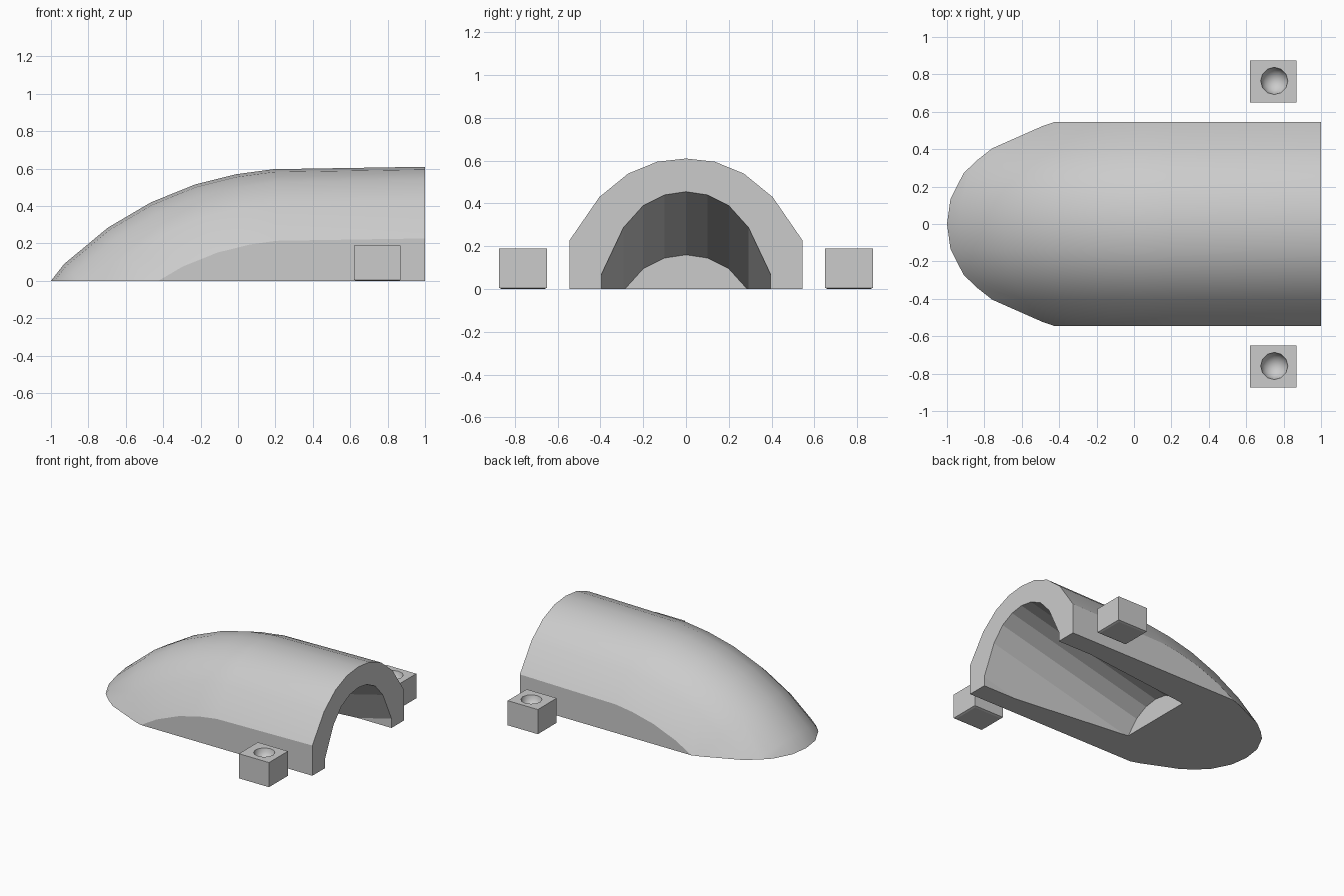
import bpy, bmesh, math

if "Cube" in bpy.data.objects:
    bpy.data.objects.remove(bpy.data.objects["Cube"])

def make_object(name, bm):
    bmesh.ops.recalc_face_normals(bm, faces=bm.faces)
    me = bpy.data.meshes.new(name)
    bm.to_mesh(me)
    bm.free()
    ob = bpy.data.objects.new(name, me)
    bpy.context.collection.objects.link(ob)
    return ob

def mirrored(half):
    """Half profile (centre outwards) -> full open arch."""
    return [(-y, z) for y, z in reversed(half[1:])] + half

def loft(sections):
    """Closed solid through rings of points, capped at both ends."""
    bm = bmesh.new()
    rings = [[bm.verts.new(p) for p in s] for s in sections]
    n = len(rings[0])
    for a, b in zip(rings, rings[1:]):
        for i in range(n):
            j = (i + 1) % n
            bm.faces.new((a[i], a[j], b[j], b[i]))
    bm.faces.new(rings[0])
    bm.faces.new(rings[-1])
    return bm

def cut(target, cutter):
    mod = target.modifiers.new("cut", 'BOOLEAN')
    mod.operation = 'DIFFERENCE'
    mod.solver = 'EXACT'
    mod.object = cutter
    bpy.context.view_layer.objects.active = target
    bpy.ops.object.modifier_apply(modifier=mod.name)
    bpy.data.objects.remove(cutter)

# Shell: arch profile (y, depth below ridge) swept square to the ridge path
arch = mirrored([(0, 0), (.135, -.015), (.27, -.07), (.405, -.18), (.545, -.383), (.545, -.75)])
ridge = [(1, .61), (.19, .597), (-.01, .57), (-.23, .515), (-.465, .42),
         (-.695, .285), (-.93, .09), (-1, 0), (-1.06, -.085)]
sections = []
for i, (x, z) in enumerate(ridge):
    p, q = ridge[max(i - 1, 0)], ridge[min(i + 1, len(ridge) - 1)]
    a = 0 if i == 0 else math.atan2(p[1] - q[1], p[0] - q[0])
    if i == 1:
        a = math.radians(2)
    sections.append([(x - d * math.sin(a), y, z + d * math.cos(a)) for y, d in arch])
bm = loft(sections)
bmesh.ops.recalc_face_normals(bm, faces=bm.faces)
for f in bm.faces:
    f.smooth = len(f.verts) == 4 and abs(f.normal.y) < .95 and f.normal.z > .01

# Trim the shell flat on the ground
res = bmesh.ops.bisect_plane(bm, geom=bm.verts[:] + bm.edges[:] + bm.faces[:], dist=1e-5,
                             plane_co=(0, 0, 0), plane_no=(0, 0, -1), clear_outer=True)
rim = [e for e in bm.edges if e.is_boundary]
for f in bmesh.ops.holes_fill(bm, edges=rim, sides=0)['faces']:
    f.smooth = False
shell = make_object("tunnel_shell", bm)

# Sloping tunnel cut into the open end
tunnel = mirrored([(0, .455), (.1, .44), (.2, .39), (.292, .288), (.395, .07), (.395, -.4)])
slope = .295 / 1.19
bm = loft([[(x, y, z + (x - 1) * slope) for y, z in tunnel] for x in (1.2, -.19)])
cut(shell, make_object("tunnel_cutter", bm))

# Side blocks with a round dimple on top and a shallow foot
for side, label in ((-1, "front"), (1, "back")):
    cx, cy = .745, side * .762
    bm = bmesh.new()
    bmesh.ops.create_cube(bm, size=1)
    for v in bm.verts:
        v.co = (cx + v.co.x * .25, cy + v.co.y * .225, .005 if v.co.z < 0 else .19)
    foot = [f for f in bm.faces if f.normal.z < -.5 or f.calc_center_median().z < .01]
    bmesh.ops.inset_region(bm, faces=foot, thickness=.02)
    for v in foot[0].verts:
        v.co.z = 0
    block = make_object(label + "_block", bm)

    bm = bmesh.new()
    bmesh.ops.create_uvsphere(bm, u_segments=12, v_segments=8, radius=.073)
    for v in bm.verts:
        v.co.x += cx + .005
        v.co.y += cy + .003
        v.co.z += .191
    for f in bm.faces:
        f.smooth = True
    cut(block, make_object("dimple_cutter", bm))
